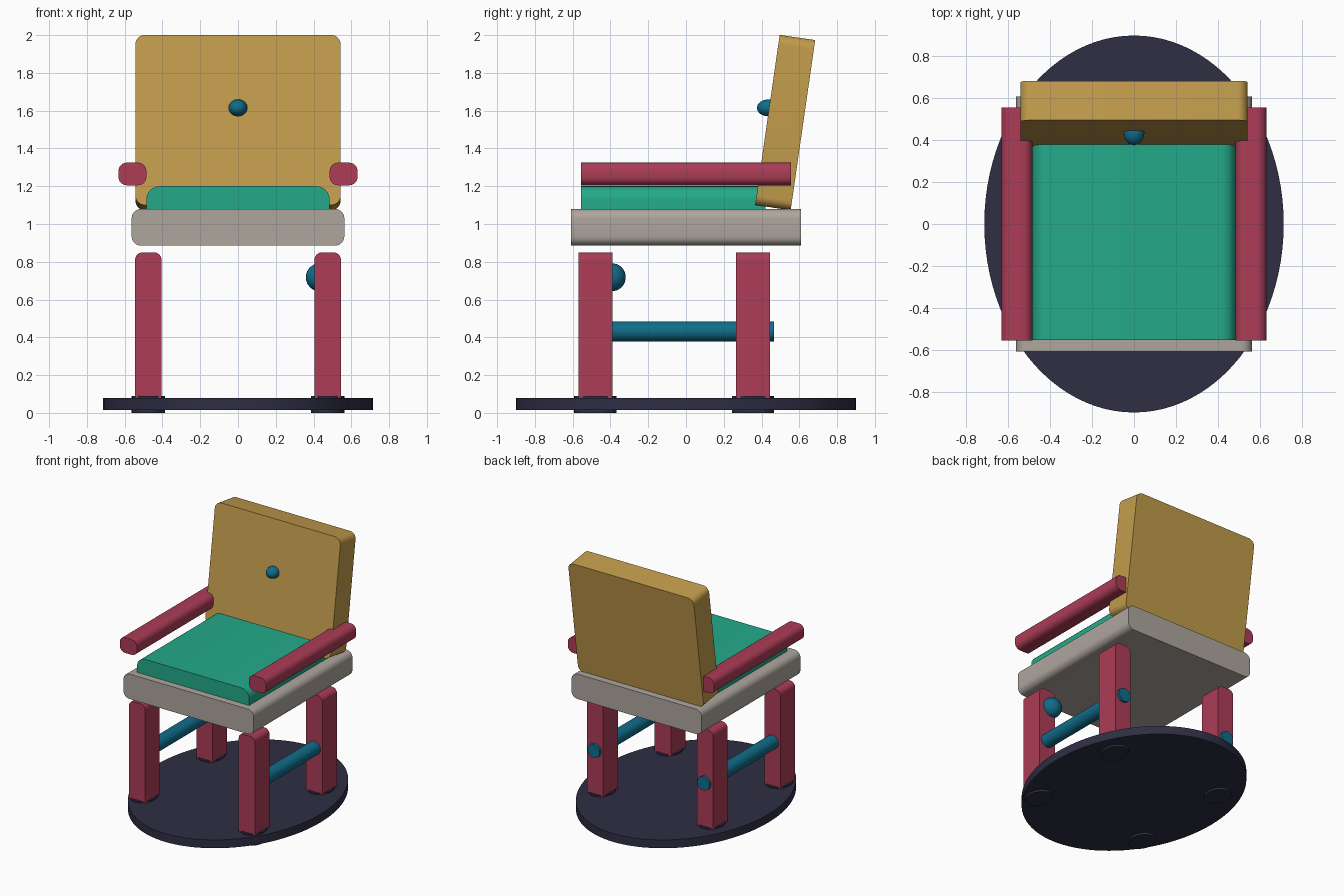
import bpy, bmesh, math
from mathutils import Matrix, Vector

cube = bpy.data.objects.get("Cube")
if cube:
    bpy.data.objects.remove(cube, do_unlink=True)


def material(name, rgb):
    """Flat material from an 8-bit display colour, stored as linear values."""
    lin = [((c / 255 + 0.055) / 1.055) ** 2.4 for c in rgb] + [1]
    mat = bpy.data.materials.new(name)
    mat.use_nodes = True
    mat.diffuse_color = lin
    mat.node_tree.nodes["Principled BSDF"].inputs["Base Color"].default_value = lin
    return mat


ochre = material("ochre", (194, 156, 76))
green = material("green", (36, 170, 138))
red = material("crimson", (172, 60, 86))
grey = material("warm grey", (174, 166, 158))
teal = material("teal", (16, 108, 138))
navy = material("navy", (46, 46, 68))


def finish(name, bm, mat, location):
    """Turn a bmesh into a smooth-shaded object with sharp edges kept."""
    bmesh.ops.recalc_face_normals(bm, faces=bm.faces)
    mesh = bpy.data.meshes.new(name)
    bm.to_mesh(mesh)
    bm.free()
    obj = bpy.data.objects.new(name, mesh)
    obj.location = location
    mesh.materials.append(mat)
    bpy.context.collection.objects.link(obj)
    bpy.ops.object.select_all(action="DESELECT")
    obj.select_set(True)
    bpy.context.view_layer.objects.active = obj
    bpy.ops.object.shade_smooth_by_angle(angle=math.radians(35))
    return obj


def slab(name, mat, x, y, z, top=0.05, bottom=0.05, steps=6):
    """Rounded x-z profile extruded along y; x, y, z are (low, high) ranges."""
    w, d, h = [(r[1] - r[0]) / 2 for r in (x, y, z)]
    points = []
    corners = [(1, 1, top), (-1, 1, top), (-1, -1, bottom), (1, -1, bottom)]
    for i, (sx, sz, r) in enumerate(corners):
        for k in range(steps + 1 if r else 1):
            a = math.pi / 2 * (i + k / steps)
            points.append((sx * (w - r) + r * math.cos(a), -d,
                           sz * (h - r) + r * math.sin(a)))
    bm = bmesh.new()
    face = bm.faces.new([bm.verts.new(p) for p in points])
    new = bmesh.ops.extrude_face_region(bm, geom=[face], use_keep_orig=True)["geom"]
    bmesh.ops.translate(bm, vec=(0, 2 * d, 0),
                        verts=[v for v in new if isinstance(v, bmesh.types.BMVert)])
    centre = [sum(r) / 2 for r in (x, y, z)]
    return finish(name, bm, mat, centre)


def disc(name, mat, location, rx, ry, height, segments=64, along_y=False):
    """Elliptical cylinder, upright or lying along y."""
    bm = bmesh.new()
    bmesh.ops.create_cone(bm, cap_ends=True, segments=segments,
                          radius1=1, radius2=1, depth=height)
    bmesh.ops.scale(bm, vec=(rx, ry, 1), verts=bm.verts)
    if along_y:
        bmesh.ops.rotate(bm, matrix=Matrix.Rotation(math.pi / 2, 3, "X"), verts=bm.verts)
    return finish(name, bm, mat, location)


def ball(name, mat, location, radii, segments, rings):
    bm = bmesh.new()
    bmesh.ops.create_uvsphere(bm, u_segments=segments, v_segments=rings, radius=1)
    bmesh.ops.scale(bm, vec=radii, verts=bm.verts)
    return finish(name, bm, mat, location)


# Oval base plate
disc("base_plate", navy, (0, 0, 0.0475), 0.715, 0.9, 0.065, 96)

for side, sx in (("left", 1), ("right", -1)):
    lx = 0.475 * sx
    # Legs with the foot pads they stand in
    for end, ly in (("front", -0.48), ("back", 0.355)):
        slab(f"{end}_{side}_leg", red, (lx - 0.07, lx + 0.07),
             (ly - 0.09, ly + 0.09), (0.05, 0.85), top=0.04, bottom=0)
        disc(f"{end}_{side}_foot_pad", navy, (lx, ly, 0.045), 0.088, 0.112, 0.09, 32)
    # Stretcher rod, poking through the back leg
    disc(f"{side}_stretcher", teal, (lx, 0, 0.432), 0.053, 0.053, 0.93, 32, True)
    # Arm rest
    ax = 0.559 * sx
    slab(f"{side}_arm_rest", red, (ax - 0.074, ax + 0.074),
         (-0.557, 0.557), (1.205, 1.325), 0.045, 0.045)

# Knob on the inside of one front leg
ball("leg_knob", teal, (0.433, -0.393, 0.718), (0.074, 0.074, 0.074), 24, 16)

# Seat and cushion
slab("seat", grey, (-0.563, 0.563), (-0.61, 0.61), (0.885, 1.08))
slab("cushion", green, (-0.485, 0.485), (-0.555, 0.42), (1.07, 1.2), top=0.07, bottom=0)

# Tilted back rest with a button
back = slab("back_rest", ochre, (-0.543, 0.543), (0.43, 0.62), (1.082, 1.992))
back.rotation_euler.x = math.radians(-8.2)
ball("back_button", teal, (0, 0.435, 1.615), (0.05, 0.06, 0.045), 12, 8)
